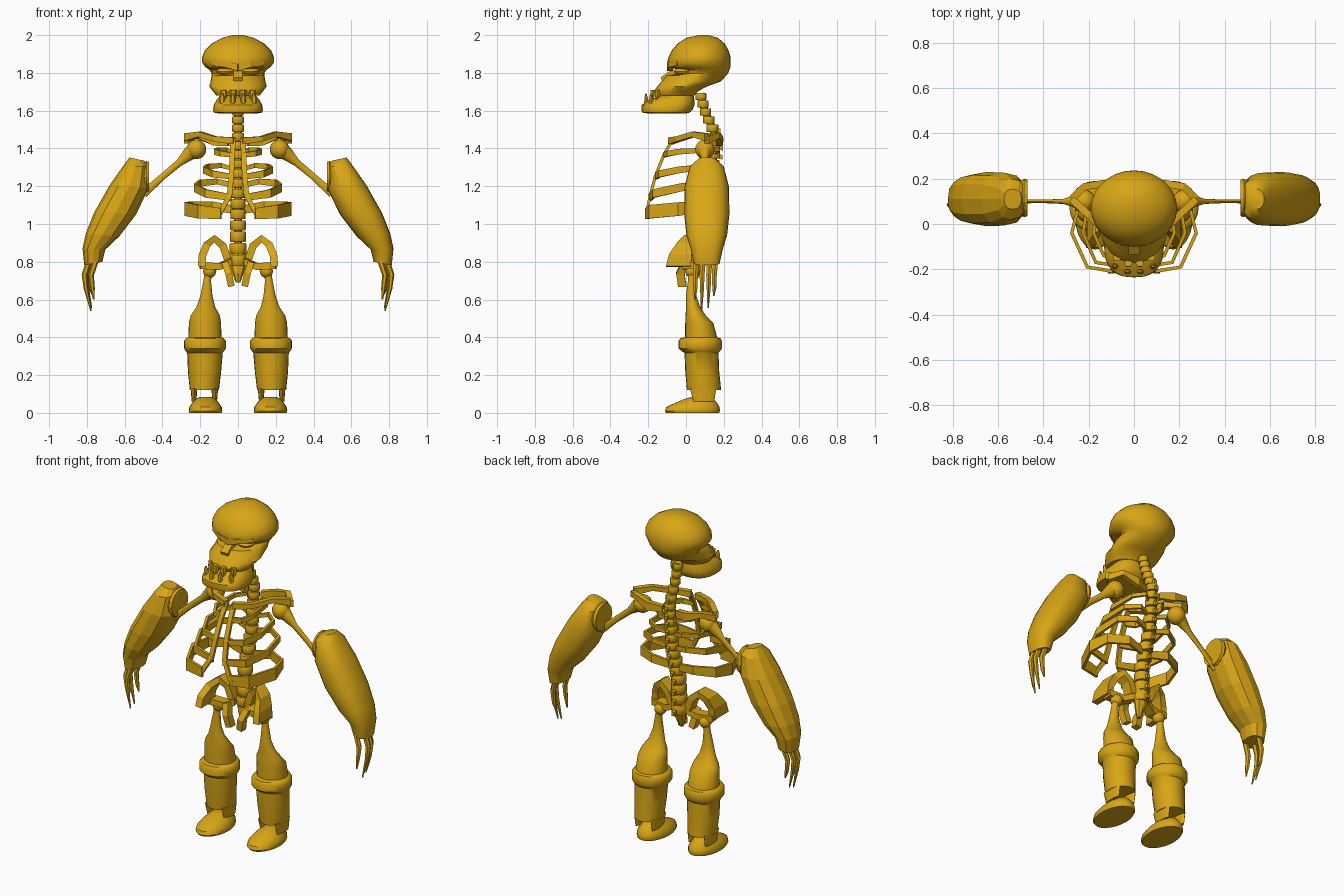
import bpy, bmesh, math
from mathutils import Vector as V

gold = bpy.data.materials.new("gold_bone")
gold.diffuse_color = (0.69, 0.38, 0.008, 1)


def loft(name, rings, smooth=True):
    """Skin a list of equal-length point rings and cap both ends."""
    bm = bmesh.new()
    rows = [[bm.verts.new(p) for p in r] for r in rings]
    n = len(rows[0])
    for a, b in zip(rows, rows[1:]):
        for i in range(n):
            bm.faces.new((a[i], a[(i + 1) % n], b[(i + 1) % n], b[i]))
    bm.faces.new(rows[0])
    bm.faces.new(rows[-1])
    bmesh.ops.recalc_face_normals(bm, faces=bm.faces)
    me = bpy.data.meshes.new(name)
    bm.to_mesh(me)
    bm.free()
    me.materials.append(gold)
    ob = bpy.data.objects.new(name, me)
    bpy.context.collection.objects.link(ob)
    if smooth:
        bpy.ops.object.select_all(action='DESELECT')
        bpy.context.view_layer.objects.active = ob
        ob.select_set(True)
        bpy.ops.object.shade_smooth_by_angle(angle=math.radians(40))
    return ob


def ellipse(c, u, v, n=20, power=1.0):
    """Ring around c with half-axis vectors u and v (power < 1 squares it off)."""
    pts = []
    for i in range(n):
        a = 2 * math.pi * i / n
        k = [0 if abs(f(a)) < 1e-6 else math.copysign(abs(f(a)) ** power, f(a))
             for f in (math.cos, math.sin)]
        pts.append(V(c) + V(u) * k[0] + V(v) * k[1])
    return pts


def stack(name, rows, n=20, smooth=True, power=1.0):
    """Horizontal slices: (x centre, half width, y front, y back, z)."""
    return loft(name, [ellipse((x, (f + b) / 2, z), (w, 0, 0), (0, (b - f) / 2, 0), n, power)
                       for x, w, f, b, z in rows], smooth)


def tangents(pts):
    return [(pts[min(i + 1, len(pts) - 1)] - pts[max(i - 1, 0)]).normalized()
            for i in range(len(pts))]


def band(name, path, tall, thick, up=(0, 0, 1), s=1):
    """Rectangular strap swept along a path; tall may vary per point."""
    pts = [V((x * s, y, z)) for x, y, z in path]
    tall = tall if isinstance(tall, (list, tuple)) else [tall] * len(pts)
    rings = []
    for p, t, h in zip(pts, tangents(pts), tall):
        side = t.cross(V(up)).normalized() * thick
        u = V(up) * h
        rings.append([p + side + u, p + side - u, p - side - u, p - side + u])
    return loft(name, rings, False)


def tube(name, path, radii, n=12, s=1, flat=None):
    """Round bone swept along a path; flat scales its depth per point."""
    pts = [V((x * s, y, z)) for x, y, z in path]
    rings = []
    for p, t, r, k in zip(pts, tangents(pts), radii, flat or [1] * len(pts)):
        u = t.cross(V((0, 1, 0.01))).normalized()
        rings.append(ellipse(p, u * r, t.cross(u) * r * k, n))
    return loft(name, rings)


def ball(name, c, r, squash=1):
    rows = [(math.cos(a) * r, math.sin(a) * r * squash)
            for a in (math.radians(-85 + 17 * i) for i in range(11))]
    return stack(name, [(c[0], w, c[1] - w, c[1] + w, c[2] + h) for w, h in rows], 14)


# Skull: domed cranium, recessed sockets, projecting snout
stack("skull", [
    (0, .03, .07, .12, 2.0), (0, .085, 0, .17, 1.985), (0, .14, -.045, .205, 1.955),
    (0, .175, -.075, .225, 1.92), (0, .19, -.092, .236, 1.885), (0, .19, -.10, .237, 1.855),
    (0, .172, -.095, .235, 1.83), (0, .15, -.025, .23, 1.815), (0, .14, -.025, .223, 1.798),
    (0, .14, -.105, .212, 1.785), (0, .145, -.13, .185, 1.755), (0, .152, -.152, .11, 1.728),
    (0, .13, -.172, .06, 1.70), (0, .115, -.165, .045, 1.68)], 28)
for s in (1, -1):
    band("brow_ridge", [(0, -.085, 1.828), (.06, -.08, 1.843), (.13, -.035, 1.85)],
         [.018, .014, .01], .016, s=s)
    ball("eye_lid", (.065 * s, -.015, 1.808), .05, .4)
band("nose_bridge", [(0, -.02, 1.815), (0, -.09, 1.795), (0, -.13, 1.765)],
     .012, .024, up=(0, -.4, .85))

# Lower jaw and teeth
stack("jaw", [(0, .10, -.20, .0, 1.585), (0, .128, -.232, .02, 1.59), (0, .132, -.236, .035, 1.605),
              (0, .128, -.235, .045, 1.63), (0, .115, -.20, .045, 1.655),
              (0, .09, -.12, .04, 1.685)], 24, power=.8)
for i in range(4):
    x = -.084 + .056 * i
    y = -.215 + 4 * x * x
    stack("lower_tooth", [(x, .016, y - .012, y + .014, 1.63), (x, .015, y - .01, y + .012, 1.665),
                          (x, .006, y - .004, y + .004, 1.69)], 6, False)
    x *= .9
    y += .035
    stack("upper_tooth", [(x, .019, y - .014, y + .02, 1.71), (x, .018, y - .014, y + .014, 1.68),
                          (x, .010, y - .012, y, 1.655)], 6, False)

# Spine: vertebra discs following an S curve, with rear spurs
curve = [(1.69, .075), (1.6, .10), (1.47, .155), (1.36, .145), (1.2, .13), (1.0, .07), (.76, .06)]


def spine_y(z):
    for (z0, y0), (z1, y1) in zip(curve, curve[1:]):
        if z >= z1:
            return y0 + (y1 - y0) * (z0 - z) / (z0 - z1)
    return curve[-1][1]


z = 1.675
while z > .76:
    r = .028 + .018 * (1.69 - z) / .9
    y = spine_y(z)
    h = r * .62
    stack("vertebra", [(0, r * .9, y - r * .9, y + r * .9, z - h),
                       (0, r, y - r, y + r, z - h * .8), (0, r, y - r, y + r, z + h * .8),
                       (0, r * .9, y - r * .9, y + r * .9, z + h)], 12)
    if z < 1.55:
        band("spine_spur", [(0, y, z), (0, y + r * 1.4, z - .015)], .012, .009)
    z -= h * 2.3
tube("spinal_core", [(0, y, z) for z, y in curve], [.02] * 7, 8)

# Ribs: (front height, rise at spine, half width, front y, front gap, half height)
ribs = [(1.365, .03, .12, -.11, .03, .015), (1.25, .06, .178, -.155, .03, .018),
        (1.14, .085, .225, -.185, .035, .022), (1.055, .04, .275, -.205, .09, .036)]
for s in (1, -1):
    for z, rise, w, f, gap, h in ribs:
        yb = spine_y(z + rise)
        band("rib", [(.02, yb, z + rise - .02), (w * .5, yb + .025, z + rise),
                     (w * .9, yb - .03, z + rise * .9), (w, -.04, z + rise * .6),
                     (w * .75, f + .015, z + rise * .25), (gap, f - .005, z)],
             [h * .6, h * .7, h * .8, h, h, h * .8], .008, s=s)
    band("breast_strip", [(.025, -.07, 1.45), (.03, -.115, 1.37), (.035, -.16, 1.26),
                          (.045, -.19, 1.15), (.10, -.21, 1.05)], .014, .008, up=(1, 0, 0), s=s)

    # Shoulder girdle
    band("collar_bone", [(.02, -.08, 1.44), (.12, -.04, 1.45), (.2, .04, 1.475), (.275, .11, 1.46)],
         [.018, .014, .014, .02], .016, s=s)
    band("shoulder_blade", [(.05, .15, 1.43), (.13, .18, 1.44), (.22, .165, 1.47), (.275, .11, 1.445)],
         [.018, .025, .015, .02], .016, s=s)
    ball("shoulder_ball", (.22 * s, .10, 1.395), .052)
    tube("upper_arm", [(.215, .1, 1.40), (.26, .1, 1.37), (.31, .1, 1.325), (.40, .1, 1.25), (.5, .1, 1.16)],
         [.05, .036, .019, .017, .022], s=s, flat=[1, .8, .6, .45, .4])

    # Heavy forearm: inner and outer edge of each slice, then depth; one smooth, one faceted
    slices = [(.497, 1.335, .575, 1.352, .045), (.474, 1.305, .61, 1.305, .09),
              (.472, 1.19, .68, 1.205, .117), (.54, 1.05, .762, 1.06, .12),
              (.628, .935, .806, .95, .108), (.702, .865, .823, .87, .085),
              (.718, .80, .814, .782, .068)]
    loft("forearm", [ellipse(((a + c) / 2 * s, .11, (b + d) / 2), ((c - a) / 2 * s, 0, (d - b) / 2),
                             (0, dy, 0), 24 if s > 0 else 12, .85)
                     for a, b, c, d, dy in slices], s > 0)
    loft("elbow_cuff", [ellipse((x * s, .115, 1.25), (0, r, 0), (0, 0, r), 14)
                        for x, r in ((.47, .08), (.485, .085), (.51, .07), (.55, .06))], s > 0)

    # Claw fingers
    for y, tip, x in ((.05, .60, .755), (.085, .54, .79), (.12, .555, .785), (.15, .62, .765)):
        tube("finger", [(x, y + .005, .80), (x + .023, y, .73), (x + .015, y, .66),
                        (x * .4 + .462, y - .003, tip)], [.016, .015, .012, .004], 6, s)

    # Pelvis: hooded wing flaring forward, lower bar and pubic prong
    band("hip_wing", [(.055, .04, .815), (.08, .04, .885), (.125, .03, .922), (.165, 0, .89),
                      (.188, -.03, .835), (.193, -.04, .775)],
         [.03, .032, .038, .048, .06, .066], .02, up=(0, 1, 0), s=s)
    band("hip_bar", [(.04, .04, .80), (.10, .02, .775), (.20, .01, .78)], .018, .03, s=s)
    band("pubic_prong", [(.07, 0, .80), (.05, -.03, .74), (.035, -.02, .67)], .022, .018, up=(0, 1, 0), s=s)

    # Leg: thin thigh bone swelling into a cuffed shin
    ball("hip_ball", (.15 * s, .03, .75), .035)
    stack("leg", [(x * s, w, f, b, z) for x, w, f, b, z in (
        (.155, .02, .01, .05, .75), (.163, .02, .01, .05, .70), (.167, .032, 0, .055, .62),
        (.17, .05, 0, .075, .56), (.173, .077, -.002, .105, .515), (.175, .085, -.004, .145, .475),
        (.175, .088, -.005, .165, .40), (.175, .10, -.03, .182, .395), (.175, .111, -.04, .19, .38),
        (.175, .111, -.04, .19, .342), (.175, .10, -.02, .18, .325), (.175, .094, -.008, .172, .318),
        (.177, .088, -.004, .176, .22), (.178, .077, .005, .186, .12))], 24)
    for dx in (-.055, .055):
        stack("ankle_prong", [((.178 + dx) * s, .012, .04, .15, .06),
                              ((.178 + dx) * s, .018, .02, .16, .13)], 12)
    # Foot
    stack("foot", [(.172 * s, w, f, b, z) for w, f, b, z in (
        (.085, -.105, .175, 0), (.089, -.113, .18, .01), (.086, -.105, .178, .03), (.072, -.06, .165, .052),
        (.052, -.01, .145, .073), (.03, .03, .12, .085))], 24)

# Tailbone block
stack("tailbone", [(0, .012, .03, .055, .69), (0, .03, .025, .075, .74),
                   (0, .05, .03, .10, .80), (0, .045, .03, .10, .85)], 8, False)
